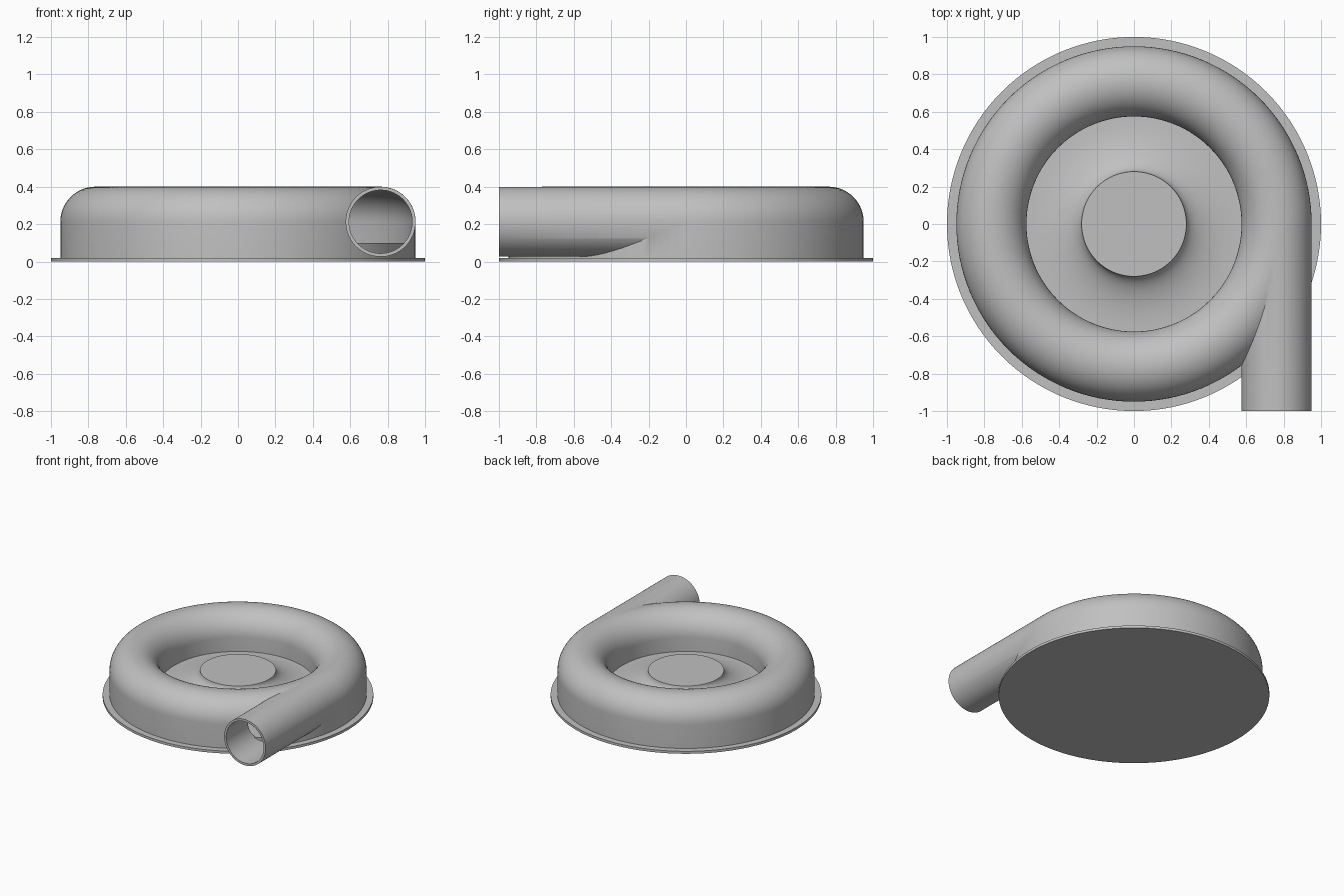
import bpy
import bmesh
from math import sin, cos, pi, radians
from mathutils import Matrix, Vector

cube = bpy.data.objects.get("Cube")
if cube:
    bpy.data.objects.remove(cube, do_unlink=True)

RING, MID_Z, TUBE, WALL = 0.7625, 0.2125, 0.1875, 0.018
FLOOR_Z, HUB_R, HUB_Z = 0.1, 0.28, 0.217

grey = bpy.data.materials.new("plain grey")
grey.use_nodes = True
grey.diffuse_color = (0.53, 0.53, 0.53, 1)
grey.node_tree.nodes["Principled BSDF"].inputs["Base Color"].default_value = grey.diffuse_color


def finish(name, bm):
    bmesh.ops.recalc_face_normals(bm, faces=bm.faces)
    mesh = bpy.data.meshes.new(name)
    bm.to_mesh(mesh)
    bm.free()
    mesh.materials.append(grey)
    obj = bpy.data.objects.new(name, mesh)
    bpy.context.collection.objects.link(obj)
    return obj


def lathe(name, profile, closed=False, steps=128):
    """Spin an (r, z) profile about the z axis."""
    bm = bmesh.new()
    verts = [bm.verts.new((r, 0, z)) for r, z in profile]
    edges = [bm.edges.new(pair) for pair in zip(verts, verts[1:])]
    if closed:
        edges.append(bm.edges.new((verts[-1], verts[0])))
    bmesh.ops.spin(bm, geom=verts + edges, cent=(0, 0, 0), axis=(0, 0, 1),
                   angle=2 * pi, steps=steps, use_merge=True)
    bmesh.ops.remove_doubles(bm, verts=bm.verts, dist=1e-5)
    return finish(name, bm)


def rod(name, radius, y0, y1):
    """Cylinder along y on the outlet axis."""
    bm = bmesh.new()
    place = Matrix.Translation(Vector((RING, (y0 + y1) / 2, MID_Z)))
    bmesh.ops.create_cone(bm, cap_ends=True, segments=96, radius1=radius, radius2=radius,
                          depth=y1 - y0, matrix=place @ Matrix.Rotation(pi / 2, 4, 'X'))
    return finish(name, bm)


def arch(radius, steps=28):
    """Upper half of the tube section, from outside to inside."""
    return [(RING + radius * cos(pi * i / steps), MID_Z + radius * sin(pi * i / steps))
            for i in range(steps + 1)]


def combine(target, tool, operation):
    mod = target.modifiers.new(operation.lower(), 'BOOLEAN')
    mod.operation, mod.solver, mod.object = operation, 'EXACT', tool
    bpy.context.view_layer.objects.active = target
    bpy.ops.object.modifier_apply(modifier=mod.name)
    bpy.data.objects.remove(tool, do_unlink=True)


# Casing: flange, outer wall, rounded ring and flared hub in one profile
flare = [(RING - TUBE - (RING - TUBE - HUB_R) * sin(a), HUB_Z - (HUB_Z - FLOOR_Z) * cos(a))
         for a in (pi / 2 * i / 14 for i in range(15))]
casing = lathe("volute_casing", [(0, 0), (1, 0), (1, 0.02), (RING + TUBE, 0.02)]
               + arch(TUBE) + flare + [(0, HUB_Z)])

# Tangential outlet pipe
combine(casing, rod("outlet_pipe", TUBE - 0.0005, -1, -0.01), 'UNION')

# Hollow channel and pipe bore
bore = TUBE - WALL
channel = lathe("channel_cutter", [(RING + bore, 0.07)] + arch(bore)
                + [(RING - bore, 0.07)], closed=True)
combine(casing, channel, 'DIFFERENCE')
combine(casing, rod("bore_cutter", bore - 0.0005, -1.1, -0.005), 'DIFFERENCE')

# Raised channel floor
inner, outer = RING - TUBE + 0.008, RING + TUBE - 0.008
floor = lathe("channel_floor", [(inner, 0.01), (outer, 0.01), (outer, FLOOR_Z),
                                (inner, FLOOR_Z)], closed=True)
combine(casing, floor, 'UNION')

# Smooth curves, sharp rims
bpy.ops.object.select_all(action='DESELECT')
casing.select_set(True)
bpy.context.view_layer.objects.active = casing
bpy.ops.object.shade_smooth_by_angle(angle=radians(30))
